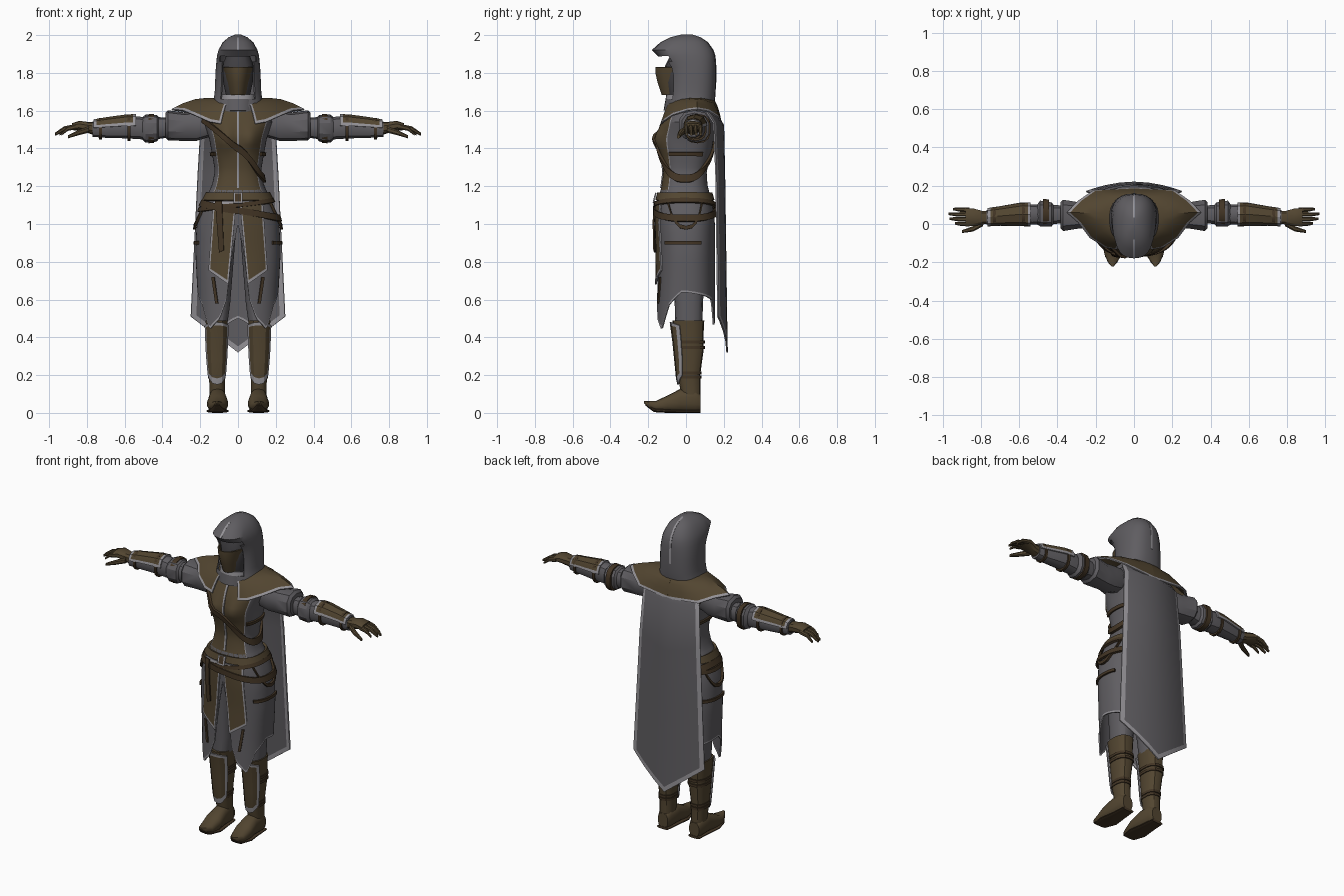
import bpy, bmesh
from math import sin, cos, pi, radians, exp, copysign

cube = bpy.data.objects.get("Cube")
if cube:
    bpy.data.objects.remove(cube)


def material(name, r, g, b):
    m = bpy.data.materials.new(name)
    m.use_nodes = True
    m.diffuse_color = (r, g, b, 1)
    node = next(n for n in m.node_tree.nodes if n.type == 'BSDF_PRINCIPLED')
    node.inputs["Base Color"].default_value = (r, g, b, 1)
    node.inputs["Roughness"].default_value = 0.9
    return m


cloth = material("grey cloth", .115, .11, .12)
leather = material("brown leather", .085, .06, .03)
strap = material("dark brown strap", .055, .035, .018)
trim = material("light grey trim", .3, .29, .31)
shade = material("dark grey lining", .05, .048, .053)
parts = []


def lerp(a, b, t):
    return a + (b - a) * t


def interp(table, x):
    """Linear lookup in rows sorted by their first value."""
    x = min(max(x, table[0][0]), table[-1][0])
    for lo, hi in zip(table, table[1:]):
        if x <= hi[0]:
            t = (x - lo[0]) / (hi[0] - lo[0])
            return [lerp(a, b, t) for a, b in zip(lo[1:], hi[1:])]


def soft(v):
    return copysign(abs(v) ** .8, v)


def steps(a, b, n):
    return [lerp(a, b, i / n) for i in range(n + 1)]


def add(name, verts, faces, mats, ids=None, thick=0, mirror=False, hole=None):
    me = bpy.data.meshes.new(name)
    me.from_pydata(verts, [], faces)
    for m in mats:
        me.materials.append(m)
    for i, k in enumerate(ids or []):
        me.polygons[i].material_index = k
    bm = bmesh.new()
    bm.from_mesh(me)
    if hole:
        gone = [f for f in bm.faces if hole(f.calc_center_median())]
        bmesh.ops.delete(bm, geom=gone, context='FACES')
    bmesh.ops.recalc_face_normals(bm, faces=bm.faces)
    bm.to_mesh(me)
    bm.free()
    ob = bpy.data.objects.new(name, me)
    bpy.context.collection.objects.link(ob)
    if thick:
        mod = ob.modifiers.new("thickness", 'SOLIDIFY')
        mod.thickness, mod.offset = thick, 0
    if mirror:
        ob.modifiers.new("mirror", 'MIRROR').use_mirror_merge = False
    parts.append(ob)


def loft(name, axis, rings, mat, n=14, **kw):
    """Closed skin over rings of (position, centre a, centre b, radius a, radius b)."""
    verts = []
    for p, a, b, ra, rb in rings:
        for i in range(n):
            t = 2 * pi * (i + .5) / n
            u, v = a + ra * soft(cos(t)), b + rb * soft(sin(t))
            verts.append({'x': (p, u, v), 'y': (u, p, v), 'z': (u, v, p)}[axis])
    faces = [(k * n + i, k * n + (i + 1) % n, (k + 1) * n + (i + 1) % n, (k + 1) * n + i)
             for k in range(len(rings) - 1) for i in range(n)]
    faces += [tuple(range(n)), tuple(range(len(verts) - n, len(verts)))]
    add(name, verts, faces, [mat], **kw)


def sheet(name, us, vs, f, mats, rule=None, thick=.008, mirror=False):
    """Thin grid; with two materials and no rule the border gets the second."""
    nu, nv = len(us), len(vs)
    faces, ids = [], []
    for j in range(nv - 1):
        for i in range(nu - 1):
            k = j * nu + i
            faces.append((k, k + 1, k + nu + 1, k + nu))
            border = i in (0, nu - 2) or j in (0, nv - 2)
            ids.append(rule(i, j) if rule else int(border and len(mats) > 1))
    add(name, [f(u, v) for v in vs for u in us], faces, mats, ids, thick, mirror)


# Body outline: height, half width, front y, back y
BODY = [(.43, .205, -.16, .15), (.63, .21, -.15, .15), (.85, .222, -.145, .15),
        (1, .215, -.15, .15), (1.1, .185, -.15, .14), (1.2, .135, -.125, .11),
        (1.28, .118, -.115, .105), (1.38, .135, -.13, .13), (1.46, .15, -.14, .145),
        (1.54, .18, -.125, .15), (1.6, .16, -.095, .13), (1.66, .09, -.06, .1)]


def bust(x, z):
    return .03 * exp(-((abs(x) - .065) / .045) ** 2 - ((z - 1.45) / .06) ** 2)


def body(deg, z, off=0):
    """Point on the body; the angle starts at the front and goes to the left."""
    rx, yf, yb = interp(BODY, z)
    t = radians(deg)
    x = (rx + off) * soft(sin(t))
    y = (yf + yb) / 2 - ((yb - yf) / 2 + off) * soft(cos(t))
    return x, y - (bust(x, z) if cos(t) > 0 else 0), z


def front(x, z, off):
    rx, yf, yb = interp(BODY, z)
    bulge = max(0, 1 - abs(x / rx) ** 2.5) ** .4
    return x, (yf + yb) / 2 - (yb - yf) / 2 * bulge - bust(x, z) - off, z


def band(name, a, b, height, z_of, off, mat):
    us = steps(a, b, max(8, int((b - a) / 8)))
    sheet(name, us, [-.5, .5], lambda u, v: body(u, z_of(u) + v * height, off), [mat], thick=.014)


def panel(name, tl, tr, br, bl, off, mats, edge=.08, mirror=False):
    s = [0, edge, .35, .65, 1 - edge, 1]

    def f(u, v):
        x = lerp(lerp(tl[0], tr[0], u), lerp(bl[0], br[0], u), v)
        z = lerp(lerp(tl[1], tr[1], u), lerp(bl[1], br[1], u), v)
        return front(x, z, off)
    sheet(name, s, [0, edge / 2] + steps(.1, .9, 8) + [1 - edge / 2, 1], f, mats, mirror=mirror)


# Torso with a leather front bordered by trim
around = sorted(set(range(-180, 181, 6)) | {-53, -50, 50, 53})


def torso_colour(i, j):
    a = abs(around[i] + around[i + 1]) / 2
    return 1 if a < 50 else 2 if a < 53 else 0


sheet("torso", around, steps(1.12, 1.66, 18), body, [cloth, leather, trim], torso_colour)
panel("front_seam", (-.006, 1.6), (.006, 1.6), (.006, 1.19), (-.006, 1.19), .006, [trim])

# Skirt with pointed tails and a front slit
HEM = [(0, 1), (12, .6), (22, .5), (42, .44), (60, .57), (85, .64), (125, .62),
       (150, .6), (165, .46), (180, .5)]
rows = steps(0, .96, 10) + [.98, 1]
sheet("skirt", list(range(-180, 181, 4)), rows,
      lambda u, v: body(u, lerp(1.18, interp(HEM, abs(u))[0], v)),
      [cloth, trim], lambda i, j: int(j == len(rows) - 2))
panel("tabard", (.008, 1.12), (.13, 1.12), (.155, .755), (.05, .68), .012, [leather, trim], mirror=True)
panel("skirt_tie", (.125, .72), (.14, .72), (.12, .58), (.105, .58), .01, [strap], mirror=True)

# Belts and straps
band("upper_belt", -180, 180, .04, lambda u: 1.145, .012, leather)
band("lower_belt", -180, 180, .035, lambda u: 1.07 - .04 * sin(radians(u)), .016, strap)
band("middle_belt", -180, 180, .022, lambda u: 1.1 + .025 * sin(radians(u)), .014, strap)
band("chest_strap", -180, 180, .04, lambda u: 1.4 - .16 * sin(radians(u)), .012, strap)
for side, word in ((1, "left"), (-1, "right")):
    mid = 90 * side
    band(word + "_rib_strap", mid - 35, mid + 35, .02, lambda u: 1.37, .008, strap)
    band(word + "_hip_strap", mid - 40, mid + 25, .018, lambda u: .9, .008, strap)
    band(word + "_hanging_loop", mid - 30, mid + 30, .02,
         lambda u: .98 + .13 * ((u - mid) / 30) ** 2, .014, strap)
panel("buckle", (-.025, 1.165), (.025, 1.165), (.025, 1.11), (-.025, 1.11), .026, [strap, trim], edge=.2)
panel("belt_tail", (-.12, 1.12), (-.085, 1.12), (-.075, .86), (-.1, .85), .028, [strap])

# Cape with a pointed, trimmed hem
def cape_point(s, t):
    z = lerp(1.6, .32 + .19 * abs(s), t)
    half, y = interp([(.3, .25, .218), (.5, .25, .214), (1.52, .2, .2), (1.6, .18, .15)], z)
    return half * s, y - .045 * s * s, z


sheet("cape", [-1, -.89, -.6, -.3, 0, .3, .6, .89, 1], [0, .02, .06, .3, .6, .85, .975, 1],
      cape_point, [cloth, trim], lambda i, j: int(i in (0, 7) or j == 6))

# Shoulder mantle, from the neck out to pointed tips
EDGE = [(0, .09, -.13, 1.53), (.15, .15, -.12, 1.54), (.3, .23, -.07, 1.575), (.42, .29, .01, 1.6),
        (.5, .35, .06, 1.605), (.58, .29, .12, 1.595), (.75, .21, .175, 1.56), (1, 0, .185, 1.54)]


def mantle_point(u, v):
    outer = interp(EDGE, v)
    a = pi * (.15 + .85 * v)
    inner = (.1 * sin(a), .03 - .11 * cos(a), 1.66)
    x, y, z = (lerp(p, q, u) for p, q in zip(inner, outer))
    return x, y, z + .025 * sin(pi * u)


sheet("shoulder_mantle", [0, .25, .5, .75, .93, 1], [0, .03] + [e[0] for e in EDGE[1:-1]] + [.88, 1],
      mantle_point, [leather, trim], lambda i, j: int(i == 4 or j == 0), mirror=True)

# Hood: height, half width, front y, back y
HOOD = [(1.59, .135, -.1, .13), (1.63, .135, -.1, .145), (1.66, .125, -.095, .15), (1.7, .12, -.09, .153),
        (1.75, .118, -.088, .155), (1.79, .116, -.09, .155), (1.83, .114, -.1, .155),
        (1.86, .111, -.12, .153), (1.89, .108, -.145, .15), (1.92, .1, -.175, .14),
        (1.96, .078, -.13, .112), (1.985, .048, -.08, .075), (2, .012, -.02, .03)]
loft("hood", 'z', [(z, 0, (f + b) / 2, r, (b - f) / 2) for z, r, f, b in HOOD], cloth, n=26,
     thick=.008, hole=lambda c: 1.66 < c.z < 1.89 and c.y < 0 and abs(c.x) < .088)
ridge = [(f - .003, z) for z, r, f, b in HOOD[9:]] + [(b + .003, z) for z, r, f, b in HOOD[:3:-1]]
sheet("hood_ridge", [-.006, .006], list(range(len(ridge))),
      lambda u, v: (u, *ridge[v]), [trim], thick=.006)

# Head, face mask and scarf
loft("head", 'z', [(1.6, 0, 0, .06, .06), (1.66, 0, -.02, .06, .075), (1.75, 0, -.015, .08, .1),
                   (1.84, 0, -.01, .085, .1), (1.9, 0, 0, .06, .08)], shade)
sheet("face_mask", steps(-80, 80, 10), [1.685, 1.71, 1.75, 1.8, 1.83],
      lambda u, v: (lerp(.045, .075, (v - 1.685) / .145) * sin(radians(u)),
                    -.04 - lerp(.085, .118, min(1, (v - 1.685) / .1)) * cos(radians(u)), v), [leather])
sheet("scarf", steps(-85, 85, 10), [1.6, 1.63, 1.66, 1.685],
      lambda u, v: (.085 * sin(radians(u)), -.04 - lerp(.075, .06, (v - 1.6) / .085) * cos(radians(u)), v),
      [cloth, trim], lambda i, j: int(j == 2))

# Arms, mirrored
FOREARM = [(.49, .05, 1.505, .052, .06), (.53, .05, 1.51, .054, .062), (.6, .05, 1.51, .052, .058),
           (.7, .042, 1.505, .043, .05), (.77, .035, 1.502, .04, .042)]
loft("upper_sleeve", 'x', [(.12, .03, 1.54, .06, .07), (.22, .04, 1.52, .07, .08), (.28, .045, 1.515, .07, .075),
                           (.37, .045, 1.522, .085, .08), (.385, .045, 1.522, .07, .065)], cloth, n=10, mirror=True)
loft("elbow", 'x', [(.37, .05, 1.51, .048, .052), (.42, .05, 1.508, .052, .058), (.43, .05, 1.506, .065, .07),
                    (.49, .055, 1.505, .07, .074), (.505, .05, 1.505, .055, .06)], cloth, n=10, mirror=True)
loft("elbow_strap", 'x', [(.445, .06, 1.505, .07, .076), (.475, .06, 1.505, .072, .078)], strap, mirror=True)
loft("forearm", 'x', FOREARM, cloth, n=12, mirror=True)


def bracer_point(x, a):
    y, z, ry, rz = interp(FOREARM, x)
    return x, y + 1.1 * ry * soft(sin(radians(a))), z + 1.12 * rz * soft(cos(radians(a)))


sheet("bracer", [.54, .555, .6, .65, .7, .75, .765], [-85, -72, -40, 0, 40, 72, 85],
      bracer_point, [leather, trim], mirror=True)
for x in (.57, .72):
    y, z, ry, rz = interp(FOREARM, x)
    loft("bracer_strap", 'x', [(p, y, z, ry * 1.15, rz * 1.17) for p in (x, x + .016)], strap, mirror=True)

# Gloved hands
loft("palm", 'x', [(.75, .035, 1.503, .036, .036), (.79, .033, 1.51, .036, .03), (.84, .035, 1.52, .048, .026),
                   (.88, .037, 1.515, .048, .018)], leather, n=10, mirror=True)
for k, reach in enumerate((.935, .965, .97, .945)):
    y = .0 + .025 * k
    loft("finger", 'x', [(.86, y, 1.515, .013, .015), (lerp(.86, reach, .55), y, 1.505, .012, .013),
                         (reach, y + .003, 1.475, .007, .008)], leather, n=8, mirror=True)
loft("thumb", 'x', [(.79, .005, 1.5, .018, .018), (.84, -.025, 1.485, .015, .015),
                    (.9, -.04, 1.462, .008, .009)], leather, n=8, mirror=True)

# Legs and boots
BOOT = [(.05, .11, .03, .04, .045), (.14, .11, .022, .042, .055), (.2, .112, .015, .043, .06),
        (.33, .113, .02, .053, .073), (.44, .113, .014, .056, .08), (.49, .113, .012, .06, .085)]
loft("trouser_leg", 'z', [(.42, .112, .015, .05, .07), (.58, .105, .015, .065, .075),
                          (.95, .095, .01, .085, .1)], cloth, mirror=True)
loft("boot_shaft", 'z', BOOT, leather, mirror=True)
loft("boot_foot", 'y', [(.076, .11, .055, .035, .045), (.05, .11, .065, .046, .062), (-.03, .108, .065, .046, .062),
                        (-.1, .108, .048, .056, .043), (-.16, .11, .036, .045, .027),
                        (-.2, .112, .045, .025, .018), (-.222, .112, .058, .006, .006)], leather, mirror=True)
loft("boot_sole", 'y', [(.078, .11, .008, .04, .008), (-.03, .108, .008, .05, .008), (-.1, .108, .01, .06, .01),
                        (-.17, .11, .016, .042, .012), (-.215, .112, .045, .012, .006)], strap, mirror=True)
for z in (.19, .21, .345, .375):
    x, y, rx, ry = interp(BOOT, z)
    loft("boot_strap", 'z', [(h, x, y, rx * 1.1, ry * 1.1) for h in (z - .008, z + .008)], strap, mirror=True)


def shin_point(a, v):
    c = cos(radians(a))
    z = lerp(.24 - .09 * c, .45 + .03 * c, v)
    x, y, rx, ry = interp(BOOT, z)
    return x + 1.13 * rx * soft(sin(radians(a))), y - 1.13 * ry * soft(c), z


sheet("shin_guard", [-65, -50, -25, 0, 25, 50, 65], [0, .1, .4, .7, .95, 1], shin_point,
      [leather, trim], mirror=True)

# Bake modifiers and shade softly with crisp edges
bpy.ops.object.select_all(action='DESELECT')
for ob in parts:
    ob.select_set(True)
bpy.context.view_layer.objects.active = parts[0]
bpy.ops.object.convert(target='MESH')
bpy.ops.object.shade_smooth_by_angle(angle=radians(32))
